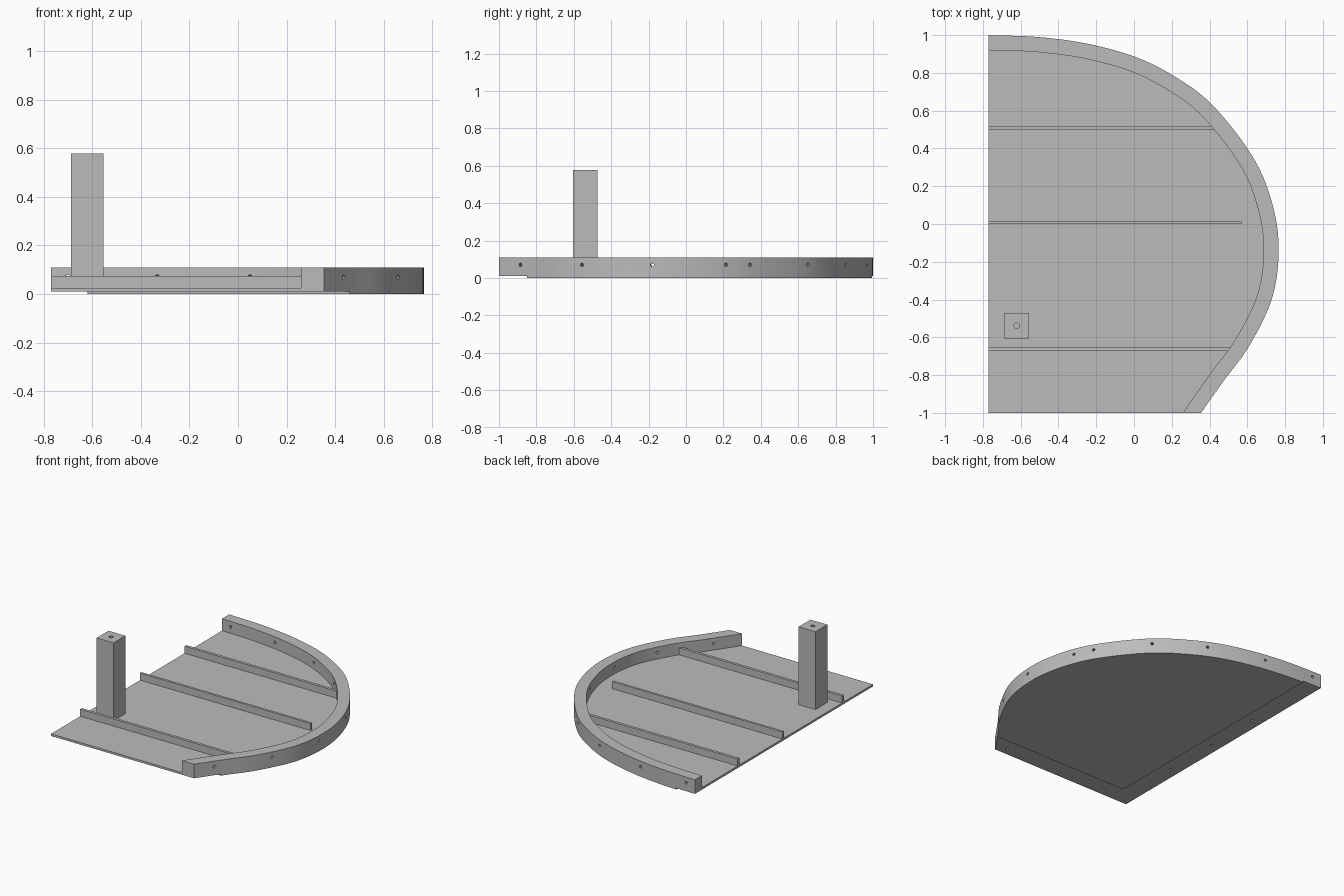
import bpy, bmesh, math
from mathutils import Vector, Matrix

if "Cube" in bpy.data.objects:
    bpy.data.objects.remove(bpy.data.objects["Cube"])

grey = bpy.data.materials.new("plain grey")
grey.diffuse_color = (0.5, 0.5, 0.5, 1)
grey.use_nodes = True
grey.node_tree.nodes["Principled BSDF"].inputs["Base Color"].default_value = grey.diffuse_color


def finish(name, bm):
    bmesh.ops.recalc_face_normals(bm, faces=bm.faces)
    mesh = bpy.data.meshes.new(name)
    bm.to_mesh(mesh)
    bm.free()
    mesh.materials.append(grey)
    ob = bpy.data.objects.new(name, mesh)
    bpy.context.collection.objects.link(ob)
    return ob


def prism(name, outline, z0, z1):
    """Extrude a flat outline between two heights."""
    bm = bmesh.new()
    face = bm.faces.new([bm.verts.new((p[0], p[1], z0)) for p in outline])
    top = bmesh.ops.extrude_face_region(bm, geom=[face])["geom"]
    bmesh.ops.translate(bm, vec=(0, 0, z1 - z0),
                        verts=[v for v in top if isinstance(v, bmesh.types.BMVert)])
    return finish(name, bm)


def box(name, x0, x1, y0, y1, z0, z1):
    return prism(name, [(x0, y0), (x1, y0), (x1, y1), (x0, y1)], z0, z1)


def drill(ob, holes, radius, depth, sides=8):
    """Cut holes, each given as a centre and an axis."""
    bm = bmesh.new()
    for centre, axis in holes:
        turn = Vector(axis).to_track_quat('Z', 'Y').to_matrix().to_4x4()
        bmesh.ops.create_cone(bm, cap_ends=True, segments=sides, radius1=radius,
                              radius2=radius, depth=depth,
                              matrix=Matrix.Translation(centre) @ turn)
    cutter = finish("hole_cutter", bm)
    cutter.hide_render = True
    mod = ob.modifiers.new("holes", 'BOOLEAN')
    mod.operation, mod.solver, mod.object = 'DIFFERENCE', 'EXACT', cutter
    bpy.context.view_layer.objects.active = ob
    bpy.ops.object.modifier_apply(modifier=mod.name)
    bpy.data.objects.remove(cutter)


def smooth(ob):
    bpy.ops.object.select_all(action='DESELECT')
    ob.select_set(True)
    bpy.context.view_layer.objects.active = ob
    bpy.ops.object.shade_smooth_by_angle(angle=math.radians(25))


# Curved outer edge, from the back left round to the front right
keys = [Vector(p) for p in [
    (-0.77, 1.0), (-0.51, 0.99), (-0.25, 0.955), (0, 0.887), (0.2, 0.79),
    (0.4, 0.645), (0.6, 0.40), (0.71, 0.18), (0.765, -0.09), (0.735, -0.38),
    (0.61, -0.645), (0.475, -0.83), (0.355, -1.0)]]
ext = [keys[0] * 2 - keys[1]] + keys + [keys[-1] * 2 - keys[-2]]
outer = []
STEPS = 6
for i in range(1, len(ext) - 2):
    a, b, c, d = ext[i - 1:i + 3]
    for s in range(STEPS):
        t = s / STEPS
        outer.append(0.5 * (2 * b + (c - a) * t + (2 * a - 5 * b + 4 * c - d) * t * t
                            + (3 * b - a - 3 * c + d) * t ** 3))
outer.append(keys[-1])

# Inward normals and the inner edge of the rim
normals = []
for i in range(len(outer)):
    t = (outer[min(i + 1, len(outer) - 1)] - outer[max(i - 1, 0)]).normalized()
    normals.append(Vector((t.y, -t.x)))
inner = [p + n * 0.08 for p, n in zip(outer, normals)]
inner[0] = Vector((-0.77, 0.92))
inner.append(Vector((0.26, -1.0)))

# Main plate with screw holes underneath along the straight edges
plate = prism("base_plate", outer + [Vector((-0.77, -1.0))], 0.01, 0.025)
spots = [(0.30, -0.94), (-0.39, -0.93), (-0.70, -0.46), (-0.70, -0.04),
         (-0.70, 0.38), (-0.70, 0.66)]
drill(plate, [((x, y, 0.01), (0, 0, 1)) for x, y in spots], 0.01, 0.02)
smooth(plate)

# Thin sheet below, set back from the two straight edges
sheet_edge = [p for p in outer if p.x > -0.62 and p.y > -0.85]
sheet = prism("lower_sheet", [Vector((-0.62, 0.995))] + sheet_edge
              + [Vector((0.46, -0.85)), Vector((-0.62, -0.85))], 0.0, 0.01)
smooth(sheet)

# Curved rim with holes drilled through its wall
rim = prism("curved_rim", outer + inner[::-1], 0.025, 0.11)
anchors = [(0.435, -0.885), (0.665, -0.56), (0.76, -0.18), (0.70, 0.215),
           (0.63, 0.34), (0.39, 0.65), (0.08, 0.85), (-0.32, 0.97), (-0.70, 1.0)]
holes = []
for a in anchors:
    i = min(range(len(outer)), key=lambda k: (outer[k] - Vector(a)).length)
    # slide the anchor onto the edge before stepping to the wall's middle
    p = Vector(a) + normals[i] * ((outer[i] - Vector(a)).dot(normals[i]) + 0.04)
    holes.append(((p.x, p.y, 0.07), (normals[i].x, normals[i].y, 0)))
drill(rim, holes, 0.01, 0.14)
smooth(rim)

# Three straight ribs
for name, y0, y1, x1 in [("back_rib", 0.50, 0.52, 0.48), ("middle_rib", 0.0, 0.017, 0.57),
                         ("front_rib", -0.672, -0.652, 0.53)]:
    box(name, -0.77, x1, y0, y1, 0.025, 0.075)

# Square post with a small hole in its top
post = box("post", -0.688, -0.555, -0.605, -0.472, 0.025, 0.578)
drill(post, [((-0.621, -0.538, 0.578), (0, 0, 1))], 0.015, 0.15)
